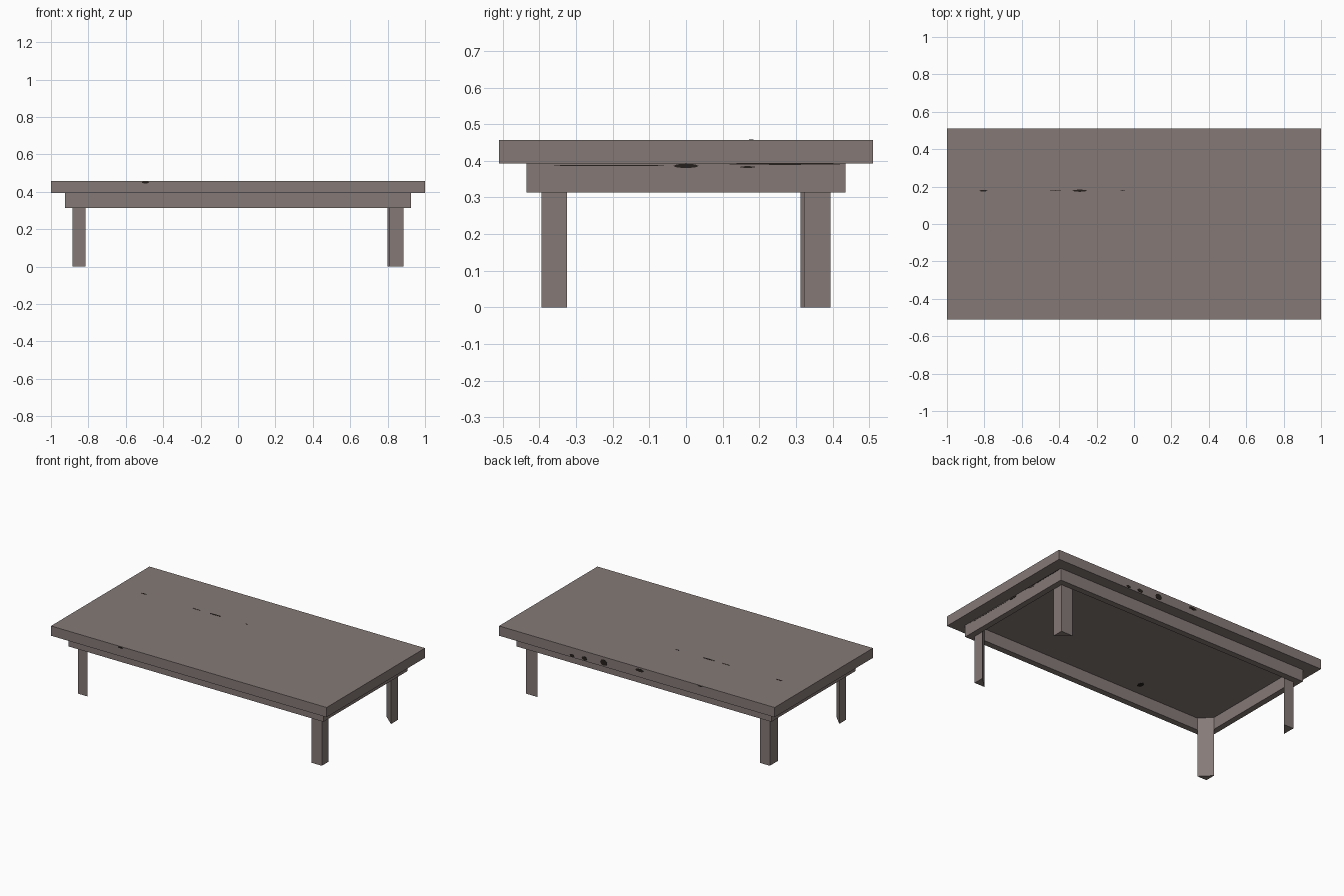
import bpy
import bmesh
import math

if "Cube" in bpy.data.objects:
    bpy.data.objects.remove(bpy.data.objects["Cube"])

wood = bpy.data.materials.new("grey brown wood")
wood.diffuse_color = (0.235, 0.194, 0.183, 1.0)
wood.use_nodes = True
wood.node_tree.nodes["Principled BSDF"].inputs["Base Color"].default_value = wood.diffuse_color
dark = bpy.data.materials.new("dark knot brown")
dark.diffuse_color = (0.018, 0.014, 0.012, 1.0)
dark.use_nodes = True
dark.node_tree.nodes["Principled BSDF"].inputs["Base Color"].default_value = dark.diffuse_color


def finish(name, bm, material=wood):
    """Turn a bmesh into a named, coloured object."""
    bmesh.ops.recalc_face_normals(bm, faces=bm.faces)
    mesh = bpy.data.meshes.new(name)
    bm.to_mesh(mesh)
    bm.free()
    mesh.materials.append(material)
    obj = bpy.data.objects.new(name, mesh)
    bpy.context.collection.objects.link(obj)
    return obj


def prism(name, points, z0, z1, material=wood):
    """Extrude a flat outline from z0 up to z1."""
    bm = bmesh.new()
    face = bm.faces.new([bm.verts.new((x, y, z0)) for x, y in points])
    top = bmesh.ops.extrude_face_region(bm, geom=[face])
    verts = [g for g in top["geom"] if isinstance(g, bmesh.types.BMVert)]
    bmesh.ops.translate(bm, verts=verts, vec=(0, 0, z1 - z0))
    return finish(name, bm, material)


def rectangle(x, y):
    return [(-x, -y), (x, -y), (x, y), (-x, y)]


def frame(name, outer, inner, z0, z1):
    """Open rectangular ring with mitred corners."""
    bm = bmesh.new()
    rings = [[bm.verts.new((x, y, z)) for x, y in pts]
             for pts, z in ((outer, z0), (outer, z1), (inner, z1), (inner, z0))]
    for r in range(4):
        a, b = rings[r], rings[(r + 1) % 4]
        for i in range(4):
            j = (i + 1) % 4
            bm.faces.new((a[i], a[j], b[j], b[i]))
    return finish(name, bm)


def knot(name, place, width, height, turn=(0, 0, 0)):
    """Very thin oval plate lying on a surface."""
    outline = [(width / 2 * math.cos(i * math.tau / 8),
                height / 2 * math.sin(i * math.tau / 8)) for i in range(8)]
    obj = prism(name, outline, -0.001, 0.001, dark)
    obj.location = place
    obj.rotation_euler = turn


TOP_BOTTOM, TOP = 0.393, 0.457
LEG_X, LEG_Y = 0.885, 0.395      # inner corner of the apron

# Thick table top
prism("table_top", rectangle(1.0, 0.51), TOP_BOTTOM, TOP)

# Apron frame under the top
frame("apron", rectangle(0.924, 0.435), rectangle(LEG_X, LEG_Y),
      0.314, TOP_BOTTOM)

# Triangular legs set into the apron corners (slightly uneven sizes)
legs = {
    "front_left_leg": (-1, -1, 0.070, 0.070),
    "front_right_leg": (1, -1, 0.075, 0.070),
    "back_right_leg": (1, 1, 0.085, 0.073),
    "back_left_leg": (-1, 1, 0.070, 0.083),
}
for name, (sx, sy, wx, wy) in legs.items():
    corner = (sx * LEG_X, sy * LEG_Y)
    prism(name, [corner,
                 (corner[0] - sx * wx, corner[1]),
                 (corner[0], corner[1] - sy * wy)], 0.0, TOP_BOTTOM)

# Dark wood knots: back edge, front edge, top, right apron and underside
UPRIGHT = (math.pi / 2, 0, 0)
SIDE = (math.pi / 2, 0, math.pi / 2)
for x, z, w, h in ((0.47, 0.405, 0.035, 0.02), (0.38, 0.41, 0.04, 0.025),
                   (0.24, 0.42, 0.05, 0.04), (-0.02, 0.438, 0.06, 0.02),
                   (-0.46, 0.452, 0.04, 0.007)):
    knot("back_edge_knot", (x, 0.51, z), w, h, UPRIGHT)
knot("front_edge_knot", (-0.495, -0.51, 0.45), 0.04, 0.012, UPRIGHT)
for x, w, h in ((-0.805, 0.045, 0.008), (-0.42, 0.06, 0.005),
                (-0.29, 0.08, 0.012), (-0.06, 0.025, 0.005)):
    knot("top_knot", (x, 0.178, TOP), w, h)
for y, z, w, h in ((-0.21, 0.387, 0.35, 0.003), (0.0, 0.386, 0.07, 0.012),
                   (0.27, 0.391, 0.33, 0.004), (0.168, 0.383, 0.045, 0.005)):
    knot("apron_knot", (0.924, y, z), w, h, SIDE)
knot("underside_knot", (-0.31, -0.31, TOP_BOTTOM), 0.035, 0.05)
